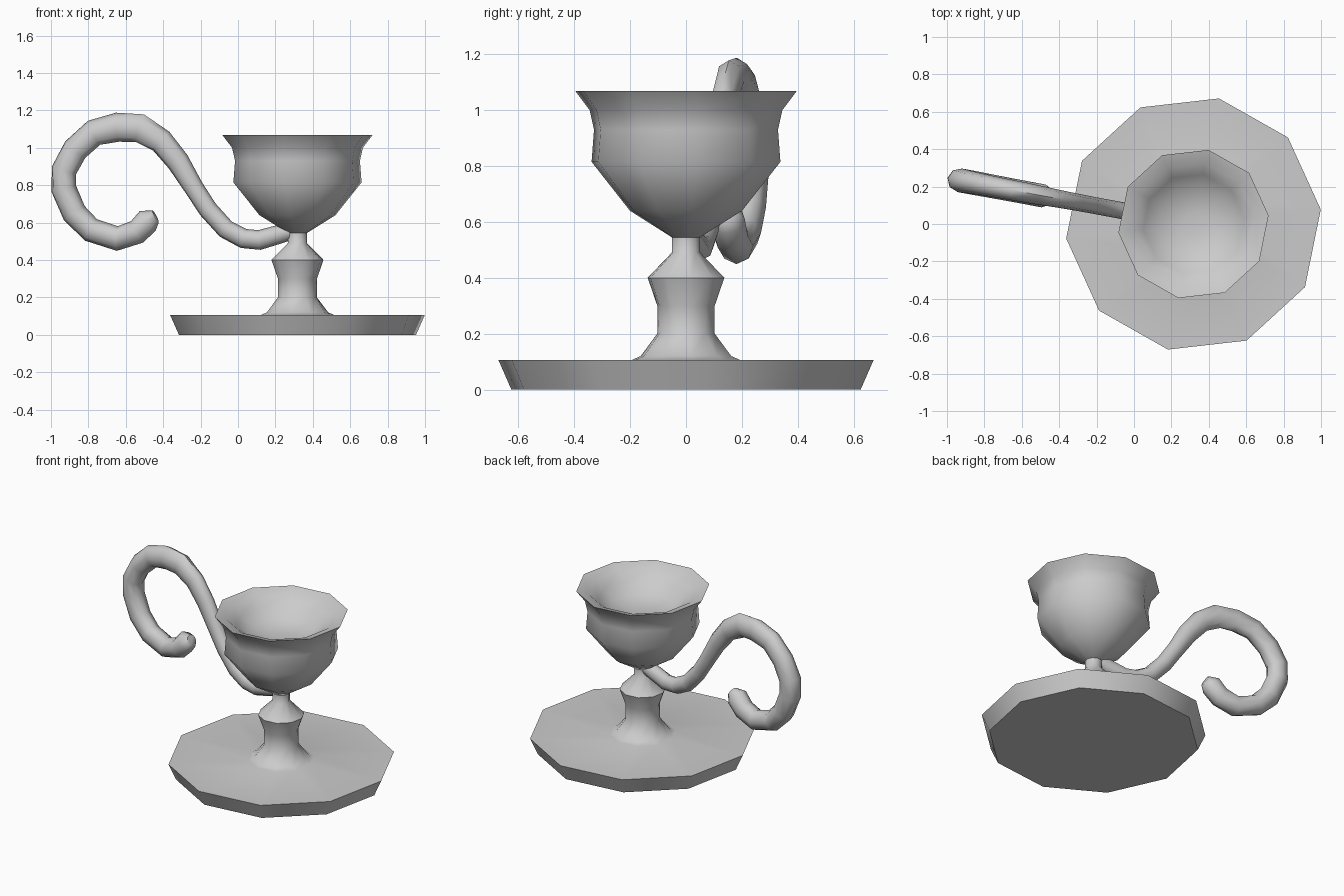
import bpy, bmesh, math
from mathutils import Vector

if "Cube" in bpy.data.objects:
    bpy.data.objects.remove(bpy.data.objects["Cube"])

AXIS = Vector((0.318, 0, 0))


def loft(name, rings, angle):
    """Skin a list of equal-sized vertex rings and cap both ends."""
    bm = bmesh.new()
    rows = [[bm.verts.new(p) for p in ring] for ring in rings]
    n = len(rows[0])
    for a, b in zip(rows, rows[1:]):
        for i in range(n):
            j = (i + 1) % n
            bm.faces.new((a[i], a[j], b[j], b[i]))
    bm.faces.new(rows[0][::-1])
    bm.faces.new(rows[-1])
    bmesh.ops.recalc_face_normals(bm, faces=bm.faces)
    me = bpy.data.meshes.new(name)
    bm.to_mesh(me)
    bm.free()
    ob = bpy.data.objects.new(name, me)
    bpy.context.collection.objects.link(ob)
    bpy.ops.object.select_all(action='DESELECT')
    ob.select_set(True)
    bpy.context.view_layer.objects.active = ob
    bpy.ops.object.shade_smooth_by_angle(angle=math.radians(angle))
    return ob


def lathe(name, profile, sides=10, turn=6.5):
    """Ten-sided turned part from (radius, z) pairs."""
    rings = []
    for r, z in profile:
        angles = [math.radians(turn + 360 * i / sides) for i in range(sides)]
        rings.append([AXIS + Vector((r * math.cos(t), r * math.sin(t), z)) for t in angles])
    return loft(name, rings, 50)


# Base plate and turned stem in one profile
lathe("base_and_stem", [
    (0.638, 0), (0.685, 0.105), (0.2, 0.105), (0.165, 0.12), (0.105, 0.2),
    (0.105, 0.3), (0.14, 0.4), (0.052, 0.49), (0.052, 0.545)])

# Cup: outside up to the rim, then a shallow smooth bowl inside
lathe("cup", [
    (0.052, 0.545), (0.205, 0.64), (0.345, 0.815), (0.336, 0.93), (0.352, 1.0),
    (0.404, 1.068), (0.33, 1.045), (0.27, 0.995), (0.2, 0.935), (0.06, 0.915)])

# Scroll handle: (x, z, in-plane radius, sideways radius) in a vertical plane through the axis
path = [
    (0.3, 0.56, 0.045, 0.042), (0.23, 0.54, 0.05, 0.044), (0.115, 0.507, 0.053, 0.045),
    (0.03, 0.515, 0.053, 0.045), (-0.065, 0.565, 0.052, 0.045), (-0.16, 0.67, 0.052, 0.045),
    (-0.235, 0.785, 0.053, 0.045), (-0.32, 0.925, 0.062, 0.046), (-0.41, 1.035, 0.067, 0.048),
    (-0.525, 1.105, 0.077, 0.052), (-0.645, 1.11, 0.078, 0.054), (-0.77, 1.08, 0.072, 0.056),
    (-0.87, 0.99, 0.07, 0.06), (-0.93, 0.88, 0.069, 0.064), (-0.931, 0.78, 0.069, 0.064),
    (-0.875, 0.65, 0.068, 0.064), (-0.785, 0.56, 0.066, 0.063), (-0.645, 0.515, 0.066, 0.062),
    (-0.54, 0.55, 0.066, 0.062), (-0.482, 0.61, 0.068, 0.062), (-0.44, 0.632, 0.036, 0.034)]
slope = 0.187
side = Vector((slope, 1, 0)).normalized()
pts = [Vector((p[0], (AXIS.x - p[0]) * slope, p[1])) for p in path]
rings = []
for i, p in enumerate(pts):
    tangent = (pts[min(i + 1, len(pts) - 1)] - pts[max(i - 1, 0)]).normalized()
    up = tangent.cross(side).normalized()
    tall, wide = path[i][2:]
    rings.append([p + tall * math.cos(t) * up + wide * math.sin(t) * side
                  for t in (math.tau * k / 8 for k in range(8))])
loft("handle", rings, 60)
